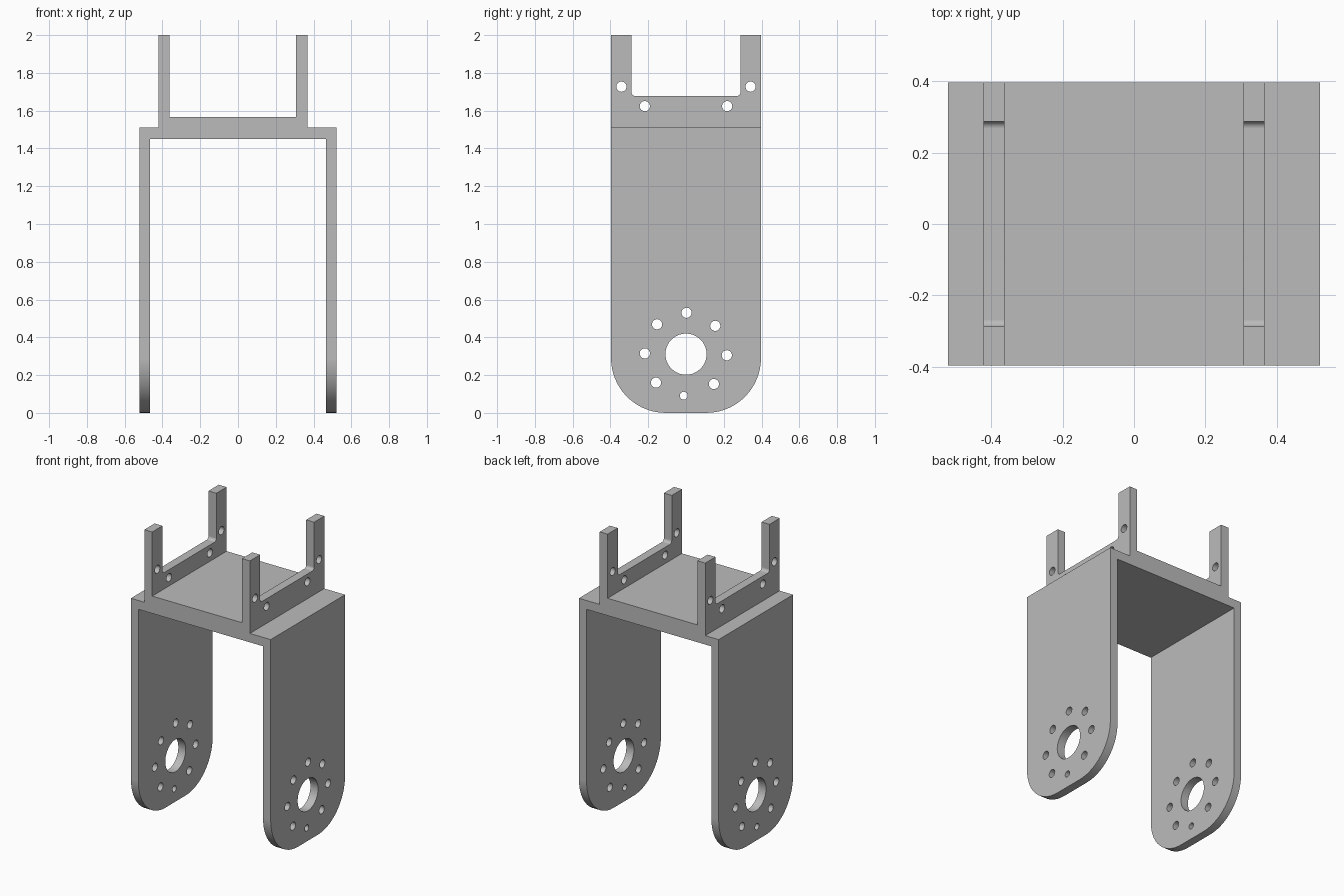
import bpy, bmesh
from math import cos, sin, pi, radians

cube = bpy.data.objects.get("Cube")
if cube:
    bpy.data.objects.remove(cube, do_unlink=True)

HALF_W, HALF_D, TOP = 0.522, 0.397, 2.0

grey = bpy.data.materials.new("plain_grey")
grey.use_nodes = True
grey.diffuse_color = (0.5, 0.5, 0.5, 1)
grey.node_tree.nodes["Principled BSDF"].inputs["Base Color"].default_value = (0.5, 0.5, 0.5, 1)


def prisms(name, outlines, axis, half):
    """Extrude closed (u, z) outlines along x or y, from -half to half."""
    bm = bmesh.new()
    for pts in outlines:
        place = (lambda u, z: (-half, u, z)) if axis == "x" else (lambda u, z: (u, -half, z))
        face = bm.faces.new([bm.verts.new(place(u, z)) for u, z in pts])
        out = bmesh.ops.extrude_face_region(bm, geom=[face])
        move = (2 * half, 0, 0) if axis == "x" else (0, 2 * half, 0)
        verts = [g for g in out["geom"] if isinstance(g, bmesh.types.BMVert)]
        bmesh.ops.translate(bm, verts=verts, vec=move)
    bmesh.ops.recalc_face_normals(bm, faces=bm.faces)
    mesh = bpy.data.meshes.new(name)
    bm.to_mesh(mesh)
    bm.free()
    mesh.materials.append(grey)
    obj = bpy.data.objects.new(name, mesh)
    bpy.context.collection.objects.link(obj)
    return obj


def arc(cy, cz, r, start, end, steps):
    angles = [radians(start + (end - start) * i / steps) for i in range(steps + 1)]
    return [(cy + r * cos(a), cz + r * sin(a)) for a in angles]


def circle(cy, cz, r, steps=24):
    return arc(cy, cz, r, 0, 360, steps)[:-1]


# Front outline: two legs, stepped deck and two upright side plates
front = [(-HALF_W, -0.1), (-0.467, -0.1), (-0.467, 1.45), (0.465, 1.45), (0.465, -0.1),
         (HALF_W, -0.1), (HALF_W, 1.51), (0.367, 1.51), (0.367, 2.1), (0.308, 2.1),
         (0.308, 1.567), (-0.363, 1.567), (-0.363, 2.1), (-0.422, 2.1), (-0.422, 1.51),
         (-HALF_W, 1.51)]
bracket = prisms("servo_bracket", [front], "y", 0.5)

# Side outline: rounded feet below, square notch with filleted corners above
R, r, notch, floor = 0.29, 0.02, 0.288, 1.677
side = arc(-HALF_D + R, R, R, 180, 270, 14) + arc(HALF_D - R, R, R, 270, 360, 14)
side += [(HALF_D, TOP), (notch, TOP)]
side += arc(notch - r, floor + r, r, 0, -90, 5) + arc(-notch + r, floor + r, r, -90, -180, 5)
side += [(-notch, TOP), (-HALF_D, TOP)]
side_cutter = prisms("side_outline_cutter", [side], "x", 0.7)

# Pivot bore, ring of screw holes and the plate holes
ring = [(0.003, 0.53), (-0.153, 0.469), (0.155, 0.461), (-0.218, 0.315),
        (0.216, 0.305), (-0.159, 0.16), (0.148, 0.153)]
plate = [(s * y, z) for s in (-1, 1) for y, z in ((0.342, 1.727), (0.218, 1.624))]
holes = [circle(0, 0.311, 0.109, 40), circle(-0.012, 0.091, 0.021)]
holes += [circle(y, z, 0.027) for y, z in ring + plate]
hole_cutter = prisms("hole_cutter", holes, "x", 0.7)

# Cut the solid, then discard the cutters
for cutter, mode in ((side_cutter, "INTERSECT"), (hole_cutter, "DIFFERENCE")):
    cutter.hide_render = True
    mod = bracket.modifiers.new(mode.lower(), "BOOLEAN")
    mod.object, mod.operation, mod.solver = cutter, mode, "EXACT"
bpy.context.view_layer.objects.active = bracket
bpy.ops.object.select_all(action="DESELECT")
bracket.select_set(True)
for mod in list(bracket.modifiers):
    bpy.ops.object.modifier_apply(modifier=mod.name)
for cutter in (side_cutter, hole_cutter):
    bpy.data.objects.remove(cutter, do_unlink=True)

# Smooth the bores and rounded feet, keep the plates flat
bpy.ops.object.shade_smooth_by_angle(angle=radians(30))
weighted = bracket.modifiers.new("flat_faces", "WEIGHTED_NORMAL")
weighted.keep_sharp = True
